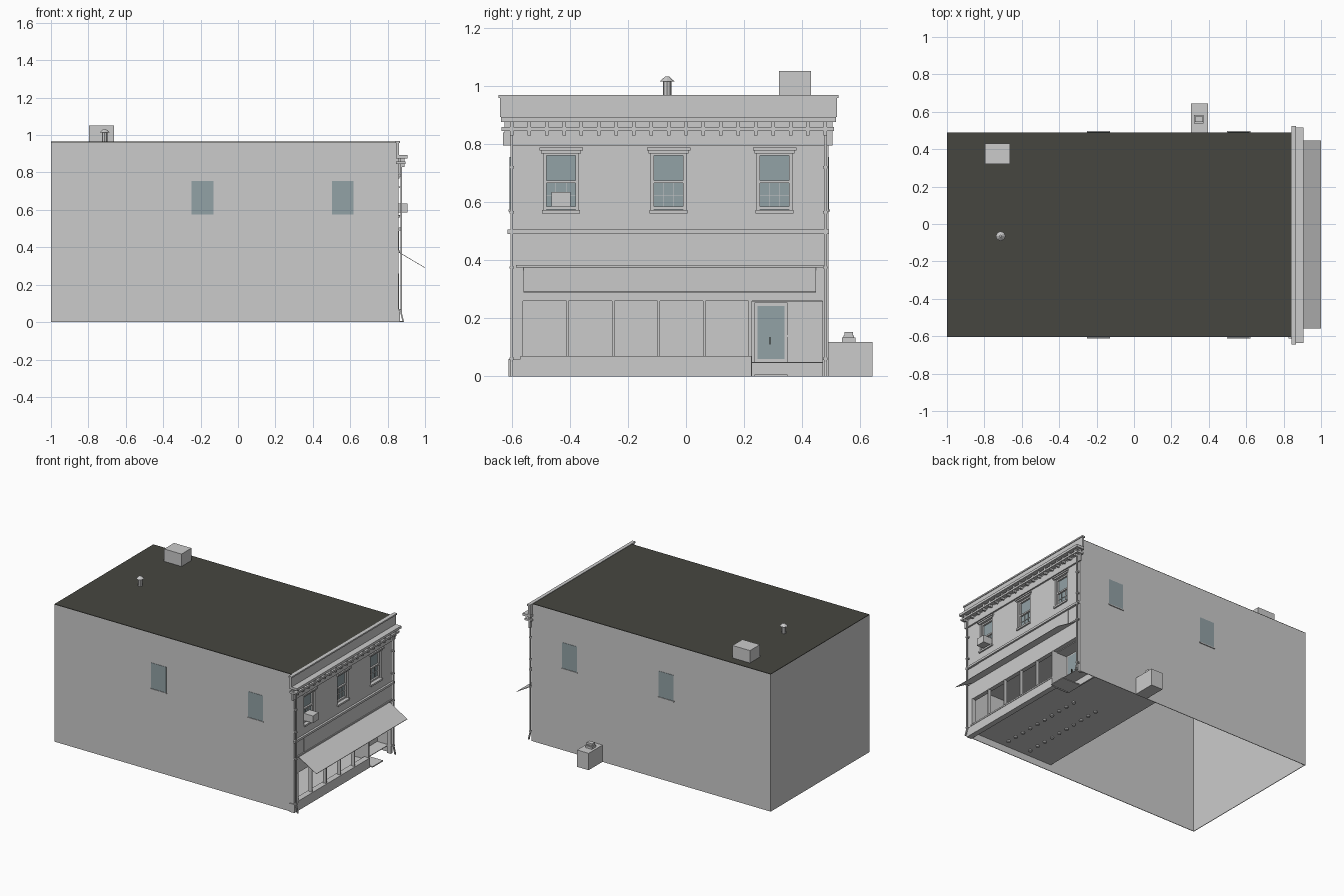
import bpy
import math

if "Cube" in bpy.data.objects:
    bpy.data.objects.remove(bpy.data.objects["Cube"])


def material(name, color):
    m = bpy.data.materials.new(name)
    m.use_nodes = True
    m.diffuse_color = (*color, 1)
    bsdf = next(n for n in m.node_tree.nodes if n.type == 'BSDF_PRINCIPLED')
    bsdf.inputs["Base Color"].default_value = (*color, 1)
    return m


WALL = material("pale_grey", (0.6, 0.6, 0.6))
ROOF = material("dark_roofing", (0.061, 0.061, 0.051))
GLASS = material("blue_grey_glass", (0.29, 0.36, 0.38))


def mesh_object(name, verts, faces, mat):
    me = bpy.data.meshes.new(name)
    me.from_pydata(verts, [], faces)
    me.materials.append(mat)
    ob = bpy.data.objects.new(name, me)
    bpy.context.collection.objects.link(ob)
    return ob


def prism(name, profile, y0, y1, mat=WALL):
    """Extrude an x-z outline (counter-clockwise) along y."""
    n = len(profile)
    verts = [(x, y, z) for y in (y0, y1) for x, z in profile]
    faces = [tuple(range(n)), tuple(reversed(range(n, 2 * n)))]
    faces += [(i, i + n, (i + 1) % n + n, (i + 1) % n) for i in range(n)]
    return mesh_object(name, verts, faces, mat)


def box(name, x0, x1, y0, y1, z0, z1, mat=WALL):
    return prism(name, [(x0, z0), (x1, z0), (x1, z1), (x0, z1)], y0, y1, mat)


def cone(name, x, y, z0, z1, r0, r1, sides=8):
    bpy.ops.mesh.primitive_cone_add(vertices=sides, radius1=r0, radius2=r1,
                                    depth=z1 - z0, location=(x, y, (z0 + z1) / 2))
    ob = bpy.context.object
    ob.name = name
    ob.data.materials.append(WALL)
    return ob


BACK, FACE, RIGHT, LEFT, TOP = -1.0, 0.857, -0.605, 0.49, 0.965
T = 0.004

# Hollow shell, open underneath
box("back_wall", BACK, BACK + T, RIGHT, LEFT, 0, TOP - T)
box("right_wall", BACK, FACE, RIGHT, RIGHT + T, 0, TOP - T)
box("left_wall", BACK, FACE, LEFT - T, LEFT, 0, TOP - T)
box("roof", BACK, FACE - 0.01, RIGHT, LEFT, TOP - T, TOP, ROOF)

# Side windows with sills
for side, y in (("right", RIGHT), ("left", LEFT)):
    for x in (-0.19, 0.56):
        box(side + "_window", x - 0.058, x + 0.058, y - 0.002, y + 0.002, 0.575, 0.755, GLASS)
        box(side + "_window_sill", x - 0.062, x + 0.062, y - 0.006, y + 0.006, 0.568, 0.575)

# Upper facade, built around three openings
W = 0.06
centres = (-0.43, -0.06, 0.305)
IN = FACE - 0.03
box("facade_lower_band", IN, FACE, RIGHT, LEFT, 0.375, 0.57)
box("facade_upper_band", IN, FACE, RIGHT, LEFT, 0.77, TOP - T)
edges = [RIGHT] + [c + s * W for c in centres for s in (-1, 1)] + [LEFT]
for a, b in zip(edges[::2], edges[1::2]):
    box("facade_pier", IN, FACE, a, b, 0.57, 0.77)

# Sash windows
for c in centres:
    box("sash_glass", IN, IN + 0.006, c - W, c + W, 0.57, 0.77, GLASS)
    for s in (-1, 1):
        e = c + s * (W - 0.005)
        box("sash_stile", IN, IN + 0.018, e - 0.005, e + 0.005, 0.57, 0.77)
    for z in (0.58, 0.67, 0.765):
        box("sash_rail", IN, IN + 0.018, c - W, c + W, z - 0.005, z + 0.005)
    for s in (-1, 1):
        box("sash_muntin", IN, IN + 0.01, c + s * 0.018 - 0.001, c + s * 0.018 + 0.001, 0.575, 0.67)
    box("sash_muntin", IN, IN + 0.01, c - W, c + W, 0.623, 0.625)
    box("window_sill", IN, FACE + 0.01, c - 0.065, c + 0.065, 0.56, 0.572)
    box("window_lintel", FACE, FACE + 0.006, c - 0.069, c + 0.069, 0.768, 0.778)
    box("window_hood", FACE, FACE + 0.012, c - 0.075, c + 0.075, 0.778, 0.788)
box("air_conditioner", IN, 0.905, -0.463, -0.397, 0.585, 0.635)

# Cornice, dentils and top fascia
box("frieze", FACE, 0.868, -0.63, 0.505, 0.795, 0.84)
box("cornice_ledge", FACE - 0.012, 0.895, -0.635, 0.51, 0.845, 0.858)
box("cornice_shelf", FACE - 0.012, 0.905, -0.637, 0.517, 0.876, 0.893)
box("cornice_core", FACE, 0.87, -0.625, 0.505, 0.84, 0.876)
for i in range(19):
    y = -0.6 + i * 1.08 / 18
    box("dentil", 0.87, 0.89, y - 0.006, y + 0.006, 0.83, 0.876)
box("top_fascia", 0.847, 0.862, -0.64, 0.52, 0.893, 0.958)
box("top_cap", 0.843, 0.867, -0.645, 0.525, 0.958, 0.968)

# Sign band with raised panel and belt course
box("belt_course", FACE, 0.872, -0.615, 0.492, 0.49, 0.505)
box("sign_panel", FACE, 0.862, -0.5, 0.38, 0.385, 0.488)
for y in (-0.545, 0.425):
    box("sign_end_block", FACE, 0.86, y - 0.042, y + 0.042, 0.385, 0.485)
box("sign_base_moulding", FACE, 0.866, -0.585, 0.475, 0.375, 0.384)

# Shopfront
DOOR_X = 0.74
box("transom_band", IN, FACE, RIGHT, LEFT, 0.26, 0.375)
box("bulkhead", IN, 0.865, -0.612, 0.225, 0, 0.06)
box("bulkhead_cap", IN, 0.868, -0.57, 0.225, 0.06, 0.07)
box("end_pier_right", IN, FACE, RIGHT, -0.567, 0, 0.26)
box("end_pier_left", IN, FACE, 0.47, LEFT, 0, 0.26)
for i in range(6):
    y = -0.565 + i * 0.157
    box("shop_mullion", IN + 0.01, 0.862, y - 0.004, y + 0.004, 0.06, 0.26)

# Shop room behind the windows
box("shop_floor", 0.18, IN, RIGHT, LEFT, 0.046, 0.05)
box("shop_back_wall", 0.18, 0.184, RIGHT, LEFT, 0.05, 0.375)
box("shop_ceiling", 0.18, IN, RIGHT, LEFT, 0.371, 0.375)
for x in (0.40, 0.58):
    for i in range(10):
        cone("floor_stud", x, -0.54 + i * 0.071, 0.036, 0.056, 0.012, 0.012, 10)

# Recessed entry
box("entry_side_wall", DOOR_X, FACE, 0.222, 0.228, 0, 0.26)
box("entry_wall", DOOR_X - 0.01, DOOR_X, 0.222, LEFT, 0, 0.26)
box("entry_ceiling", DOOR_X, IN, 0.222, LEFT, 0.256, 0.26)
box("entry_rail", DOOR_X, DOOR_X + 0.005, 0.35, 0.47, 0.135, 0.142)
box("door_frame", DOOR_X, DOOR_X + 0.008, 0.235, 0.35, 0.05, 0.255)
box("door_glass", DOOR_X + 0.008, DOOR_X + 0.012, 0.246, 0.339, 0.06, 0.243, GLASS)
box("door_handle", DOOR_X + 0.012, DOOR_X + 0.02, 0.288, 0.291, 0.11, 0.135, ROOF)
box("entry_step", DOOR_X, 0.88, 0.235, 0.35, 0, 0.007)

# Sloping awning
prism("awning", [(FACE, 0.373), (1.0, 0.289), (1.0, 0.292), (FACE, 0.377)], -0.56, 0.447)

# Downspouts with flared feet
for y in (-0.6, 0.48):
    box("downspout", 0.868, 0.876, y - 0.005, y + 0.005, 0.05, 0.85)
    prism("downspout_foot", [(0.88, 0), (0.888, 0), (0.876, 0.05), (0.868, 0.05)],
          y - 0.005, y + 0.005)
    for z in (0.06, 0.375, 0.565, 0.72):
        box("pipe_strap", FACE, 0.878, y - 0.008, y + 0.008, z - 0.004, z + 0.004)

# Rooftop unit and vent
box("rooftop_unit", -0.797, -0.662, 0.32, 0.43, TOP, 1.052)
cone("vent_pipe", -0.713, -0.065, TOP, 1.015, 0.015, 0.015)
cone("vent_cap", -0.713, -0.065, 1.015, 1.033, 0.026, 0.006)

# Utility box beside the left wall
box("utility_box", 0.305, 0.395, LEFT, 0.643, 0, 0.118)
box("utility_neck", 0.328, 0.365, 0.542, 0.578, 0.118, 0.14)
box("utility_neck_flange", 0.322, 0.371, 0.537, 0.583, 0.118, 0.133)
box("utility_lid", 0.325, 0.368, 0.545, 0.575, 0.14, 0.153)
